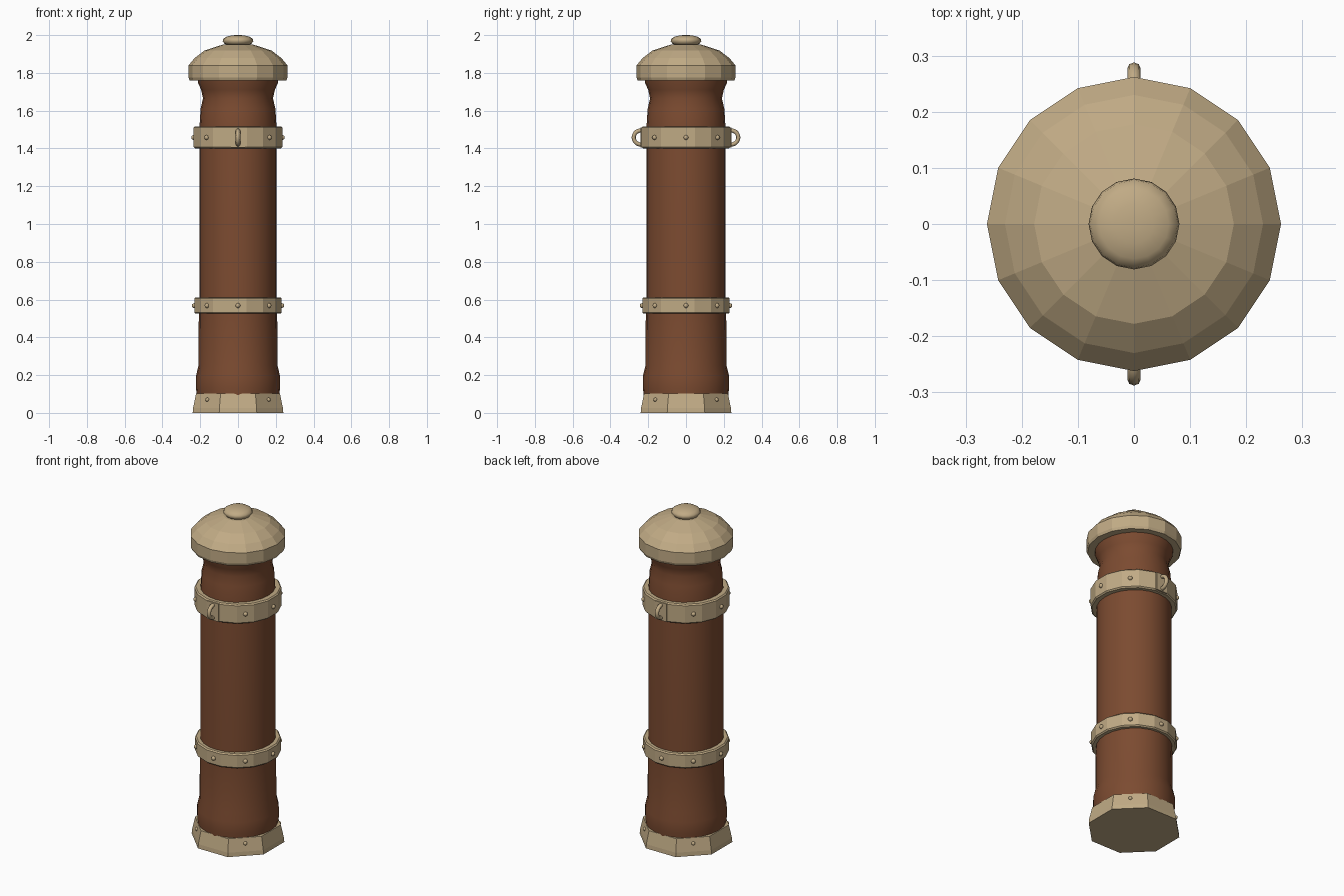
import bpy, bmesh, math
from mathutils import Matrix, Vector

cube = bpy.data.objects.get("Cube")
if cube:
    bpy.data.objects.remove(cube, do_unlink=True)


def material(name, colour):
    m = bpy.data.materials.new(name)
    m.use_nodes = True
    m.diffuse_color = (*colour, 1)
    m.node_tree.nodes["Principled BSDF"].inputs["Base Color"].default_value = (*colour, 1)
    return m


STONE = material("tan stone", (0.53, 0.405, 0.235))
BROWN = material("red brown", (0.2, 0.07, 0.03))


def finish(bm, name, mat, smooth=None):
    bmesh.ops.recalc_face_normals(bm, faces=bm.faces)
    mesh = bpy.data.meshes.new(name)
    bm.to_mesh(mesh)
    bm.free()
    mesh.materials.append(mat)
    ob = bpy.data.objects.new(name, mesh)
    bpy.context.collection.objects.link(ob)
    if smooth:
        bpy.ops.object.select_all(action='DESELECT')
        ob.select_set(True)
        bpy.context.view_layer.objects.active = ob
        bpy.ops.object.shade_smooth_by_angle(angle=math.radians(smooth))
    return ob


def lathe(name, profile, sides, mat, turn=0.0, smooth=None, closed=False):
    """Spin (radius, height) points round z; open profiles get end caps."""
    bm = bmesh.new()
    rings = []
    for r, z in profile:
        rings.append([bm.verts.new((r * math.cos(a), r * math.sin(a), z))
                      for a in (math.tau * (i + turn) / sides for i in range(sides))])
    pairs = list(zip(rings, rings[1:]))
    if closed:
        pairs.append((rings[-1], rings[0]))
    else:
        bm.faces.new(rings[0])
        bm.faces.new(rings[-1])
    for low, high in pairs:
        for i in range(sides):
            j = (i + 1) % sides
            bm.faces.new((low[i], low[j], high[j], high[i]))
    return finish(bm, name, mat, smooth)


def rivets(name, radius, z, angles, size):
    bm = bmesh.new()
    for deg in angles:
        a = math.radians(deg)
        at = Matrix.Translation((radius * math.cos(a), radius * math.sin(a), z))
        bmesh.ops.create_icosphere(bm, subdivisions=2, radius=size, matrix=at)
    return finish(bm, name, STONE, 60)


# Shaft with a flared foot and neck
shaft = lathe("shaft", [(0.222, 0.08), (0.228, 0.13), (0.228, 0.195), (0.215, 0.25),
                        (0.213, 0.5), (0.21, 0.6), (0.21, 1.5), (0.203, 1.61),
                        (0.19, 1.665), (0.2, 1.71), (0.216, 1.745), (0.222, 1.79)],
              24, BROWN, smooth=50)
shaft.scale.x = 0.975

# Octagonal plinth
K = 1 / math.cos(math.pi / 8)
lathe("plinth", [(0.24 * K, 0), (0.238 * K, 0.025), (0.222 * K, 0.102)], 8, STONE, turn=0.5)
rivets("plinth_rivets", 0.229, 0.07, range(45, 360, 90), 0.011)


# Riveted bands
def band(name, z0, z1, outer):
    c = 0.007
    lathe(name, [(0.2, z0), (outer - c, z0), (outer, z0 + c), (outer, z1 - c),
                 (outer - c, z1), (0.2, z1)], 16, STONE, turn=0.5, closed=True)


band("lower_band", 0.525, 0.612, 0.236)
band("upper_band", 1.4, 1.517, 0.239)
rivets("lower_band_rivets", 0.232, 0.568, range(0, 360, 45), 0.013)
rivets("upper_band_rivets", 0.235, 1.458, [d for d in range(0, 360, 45) if d % 180 != 90], 0.013)

# Faceted cap and smooth knob
lathe("cap", [(0.215, 1.76), (0.256, 1.76), (0.262, 1.775), (0.262, 1.84),
              (0.23, 1.878), (0.178, 1.918), (0.08, 1.95)], 16, STONE)
lathe("knob", [(0.05, 1.945), (0.07, 1.953), (0.081, 1.967), (0.078, 1.98),
               (0.062, 1.991), (0.035, 1.998), (0.012, 2.0)], 16, STONE, smooth=60)


# Ring handles on their backing plates, front and back
def handle(side, direction):
    bm = bmesh.new()
    at = Matrix.Translation((0, direction * 0.234, 1.458)) @ Matrix.Diagonal((0.076, 0.012, 0.108, 1))
    bmesh.ops.create_cube(bm, size=1, matrix=at)
    finish(bm, side + "_handle_plate", STONE)

    bm = bmesh.new()
    rings = []
    for i in range(11):
        a = math.pi * (i / 10 - 0.5)
        out = Vector((0, direction * math.cos(a), math.sin(a)))
        centre = Vector((0, direction * 0.24, 1.458)) + out * 0.037
        rings.append([bm.verts.new(centre + out * 0.011 * math.cos(b)
                                   + Vector((0.012 * math.sin(b), 0, 0)))
                      for b in (math.tau * k / 8 for k in range(8))])
    for p, q in zip(rings, rings[1:]):
        for k in range(8):
            n = (k + 1) % 8
            bm.faces.new((p[k], p[n], q[n], q[k]))
    bm.faces.new(rings[0])
    bm.faces.new(rings[-1])
    finish(bm, side + "_handle_ring", STONE, 60)


handle("front", -1)
handle("back", 1)
